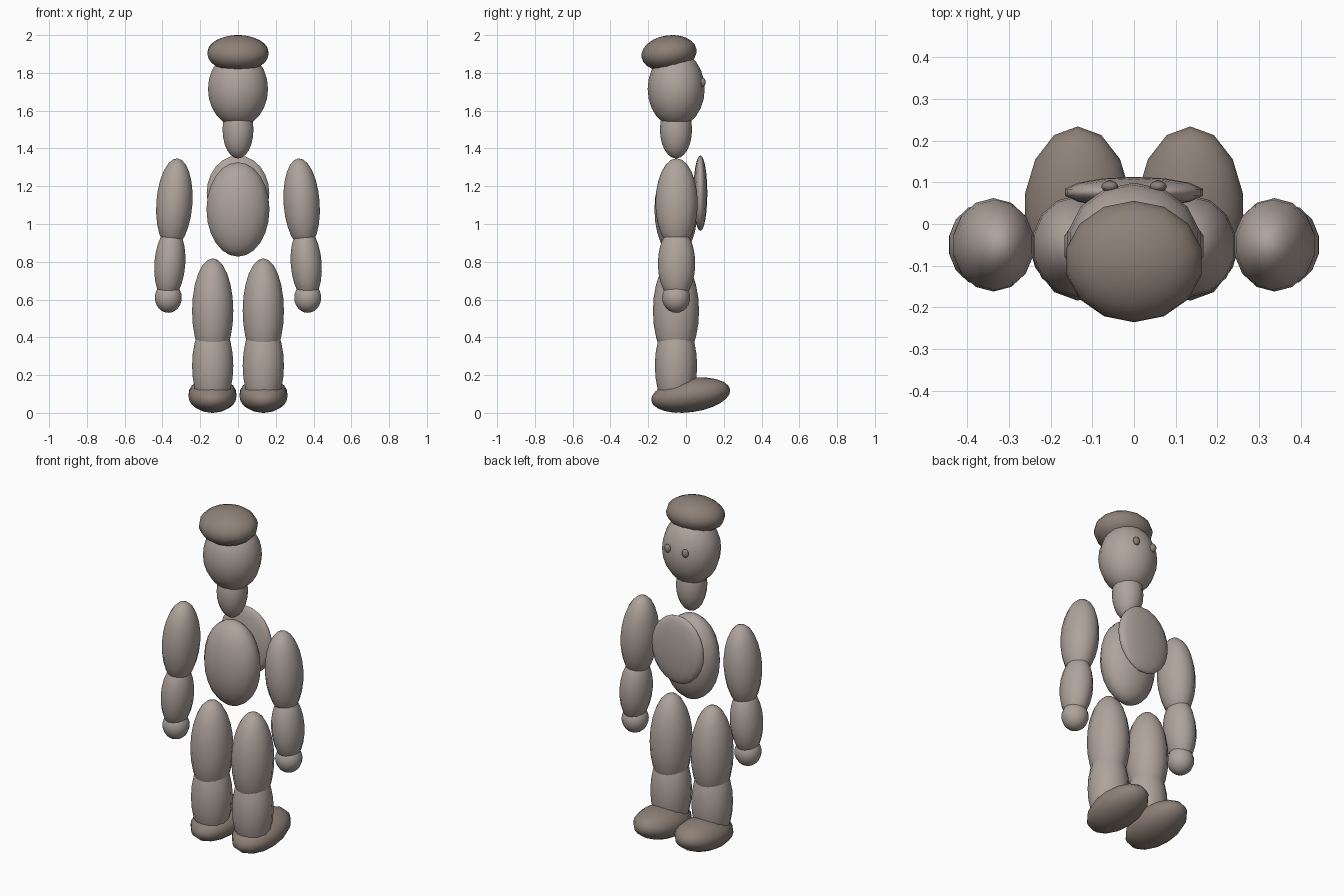
import bpy, bmesh, math
from mathutils import Matrix, Vector

if "Cube" in bpy.data.objects:
    bpy.data.objects.remove(bpy.data.objects["Cube"])


def material(name, rgb):
    m = bpy.data.materials.new(name)
    m.diffuse_color = (*rgb, 1)
    m.use_nodes = True
    m.node_tree.nodes["Principled BSDF"].inputs["Base Color"].default_value = m.diffuse_color
    return m


PALE = material("pale_taupe", (0.43, 0.37, 0.335))
DARK = material("dark_taupe", (0.27, 0.22, 0.185))


def ellipsoid(name, centre, radii, mat=PALE, tilt_x=0, tilt_y=0):
    """One smooth stretched ball, tilted in degrees about x and y."""
    turn = Matrix.Rotation(math.radians(tilt_x), 4, 'X') @ Matrix.Rotation(math.radians(tilt_y), 4, 'Y')
    place = Matrix.Translation(Vector(centre)) @ turn @ Matrix.Diagonal((*radii, 1))
    bm = bmesh.new()
    bmesh.ops.create_uvsphere(bm, u_segments=14, v_segments=12, radius=1, matrix=place)
    for f in bm.faces:
        f.smooth = True
    mesh = bpy.data.meshes.new(name)
    bm.to_mesh(mesh)
    bm.free()
    mesh.materials.append(mat)
    bpy.context.collection.objects.link(bpy.data.objects.new(name, mesh))


def pair(name, centre, radii, mat=PALE, tilt_x=0, tilt_y=0):
    """The same part on both sides of the body."""
    x, y, z = centre
    for side, s in (("right", 1), ("left", -1)):
        ellipsoid(f"{side}_{name}", (s * x, y, z), radii, mat, tilt_x, s * tilt_y)


# Head, hair and neck
ellipsoid("hair_cap", (0, -0.09, 1.904), (0.166, 0.147, 0.095), DARK, tilt_x=8)
ellipsoid("head", (0, -0.052, 1.715), (0.163, 0.151, 0.2))
pair("eye", (0.058, 0.09, 1.75), (0.02, 0.014, 0.024), DARK)
ellipsoid("neck", (0, -0.053, 1.5), (0.084, 0.085, 0.153))

# Body with the thin plate on its chest
ellipsoid("torso", (0, -0.053, 1.077), (0.171, 0.114, 0.25))
ellipsoid("chest_plate", (0, 0.076, 1.163), (0.17, 0.037, 0.2))

# Arms
pair("upper_arm", (0.337, -0.05, 1.11), (0.098, 0.112, 0.238), tilt_y=-4)
pair("forearm", (0.361, -0.05, 0.79), (0.084, 0.099, 0.195), tilt_y=-4)
pair("hand", (0.369, -0.052, 0.61), (0.073, 0.074, 0.08))

# Legs and feet
pair("thigh", (0.134, -0.053, 0.54), (0.112, 0.122, 0.278))
pair("shin", (0.134, -0.053, 0.25), (0.112, 0.112, 0.25))
pair("foot", (0.135, 0.025, 0.094), (0.13, 0.211, 0.09), DARK, tilt_x=8)
